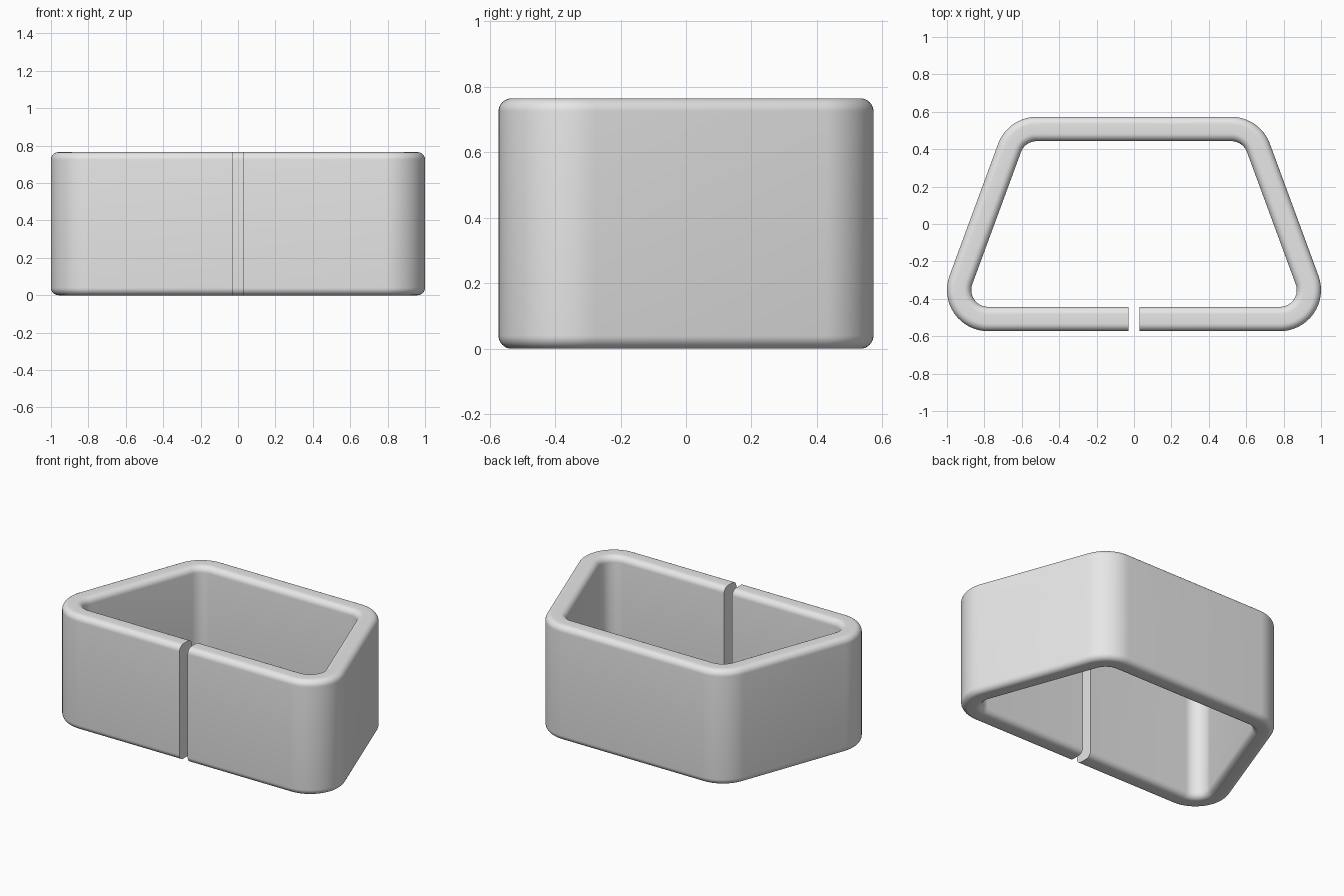
import bpy, bmesh, math
from mathutils import Vector

cube = bpy.data.objects.get("Cube")
if cube:
    bpy.data.objects.remove(cube, do_unlink=True)

HEIGHT, WALL, FILLET = 0.765, 0.13, 0.04
RADIUS = 0.155                      # corner radius along the middle of the wall
FRONT = Vector((0.78, -0.353))      # front corner centre
BACK = Vector((0.52, 0.353))        # back corner centre
GAP = 0.03                          # half the front slit
SIDE = math.atan2(FRONT.x - BACK.x, BACK.y - FRONT.y)
STEPS = 16


def corner(centre, start, end):
    """Corner centre paired with each outward direction round the arc."""
    return [(centre, start + (end - start) * i / STEPS) for i in range(STEPS + 1)]


def rounded_section():
    """Wall cross-section: sideways offset and height, with filleted edges."""
    pts = []
    w, h = WALL / 2 - FILLET, HEIGHT / 2 - FILLET
    for k, (sx, sz) in enumerate([(1, 1), (-1, 1), (-1, -1), (1, -1)]):
        for i in range(9):
            a = math.pi / 2 * (k + i / 8)
            pts.append((sx * w + FILLET * math.cos(a),
                        HEIGHT / 2 + sz * h + FILLET * math.sin(a)))
    return pts


# Path of the left half, then its mirror image back to the slit
half = [(Vector((GAP, FRONT.y)), -math.pi / 2)]
half += corner(FRONT, -math.pi / 2, SIDE) + corner(BACK, SIDE, math.pi / 2)
path = half + [(Vector((-c.x, c.y)), math.pi - a) for c, a in reversed(half)]

# Sweep the section along the path
bm = bmesh.new()
section = rounded_section()
rings = []
for centre, angle in path:
    out = Vector((math.cos(angle), math.sin(angle)))
    rings.append([bm.verts.new((*(centre + out * (RADIUS + o)), z)) for o, z in section])
n = len(section)
for a, b in zip(rings, rings[1:]):
    for i in range(n):
        j = (i + 1) % n
        bm.faces.new((a[i], a[j], b[j], b[i]))
# Flat ends at the slit
bm.faces.new(rings[0])
bm.faces.new(rings[-1])
bmesh.ops.recalc_face_normals(bm, faces=bm.faces)

mesh = bpy.data.meshes.new("band")
bm.to_mesh(mesh)
bm.free()
band = bpy.data.objects.new("split_band", mesh)
bpy.context.collection.objects.link(band)

# Single grey material
grey = bpy.data.materials.new("light_grey")
grey.use_nodes = True
colour = (0.8, 0.8, 0.8, 1)
grey.diffuse_color = colour
for node in grey.node_tree.nodes:
    if node.type == 'BSDF_PRINCIPLED':
        node.inputs["Base Color"].default_value = colour
mesh.materials.append(grey)

bpy.ops.object.select_all(action='DESELECT')
band.select_set(True)
bpy.context.view_layer.objects.active = band
bpy.ops.object.shade_smooth_by_angle(angle=math.radians(30))
